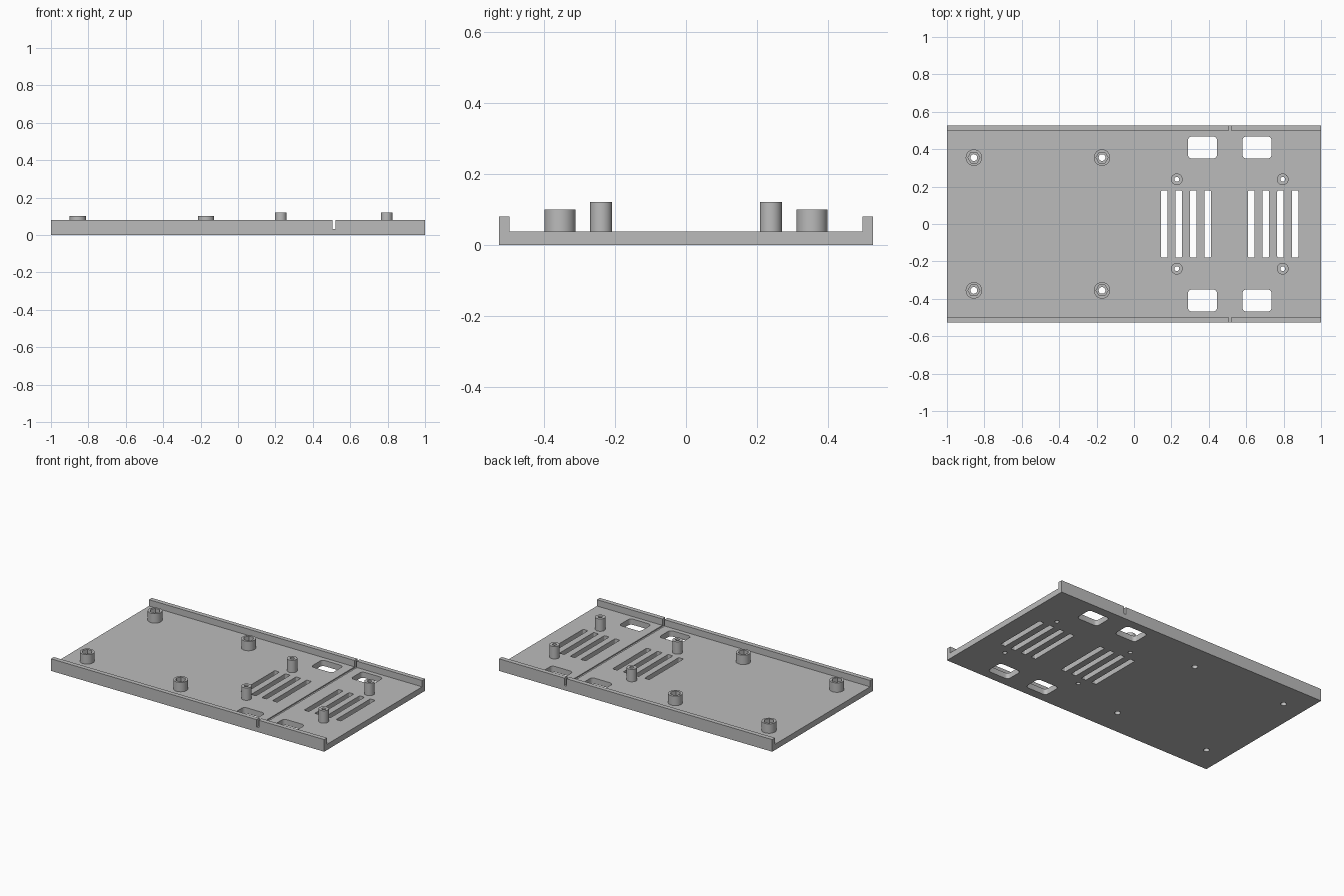
import bpy
import bmesh
from math import cos, sin, pi, radians

default = bpy.data.objects.get("Cube")
if default:
    bpy.data.objects.remove(default, do_unlink=True)

# Single grey material
grey = bpy.data.materials.new("plain grey")
grey.use_nodes = True
colour = (0.5, 0.5, 0.5, 1)
grey.diffuse_color = colour
grey.node_tree.nodes["Principled BSDF"].inputs["Base Color"].default_value = colour

LENGTH, HALF_WIDTH = 2.0, 0.527
FLOOR, RAIL_TOP, RAIL_THICK = 0.038, 0.08, 0.03


def circle(cx, cy, r, n=32):
    return [(cx + r * cos(2 * pi * i / n), cy + r * sin(2 * pi * i / n)) for i in range(n)]


def rounded_rect(cx, cy, w, h, r, steps=5):
    pts = []
    for k, (sx, sy) in enumerate([(1, 1), (-1, 1), (-1, -1), (1, -1)]):
        for i in range(steps + 1):
            a = (k + i / steps) * pi / 2
            pts.append((cx + sx * (w / 2 - r) + r * cos(a), cy + sy * (h / 2 - r) + r * sin(a)))
    return pts


def add_prism(bm, outline, z0, z1):
    low = [bm.verts.new((x, y, z0)) for x, y in outline]
    high = [bm.verts.new((x, y, z1)) for x, y in outline]
    n = len(outline)
    bm.faces.new(low[::-1])
    bm.faces.new(high)
    for i in range(n):
        j = (i + 1) % n
        bm.faces.new((low[i], low[j], high[j], high[i]))


def make_object(name, bm):
    bmesh.ops.recalc_face_normals(bm, faces=bm.faces)
    mesh = bpy.data.meshes.new(name)
    bm.to_mesh(mesh)
    bm.free()
    mesh.materials.append(grey)
    obj = bpy.data.objects.new(name, mesh)
    bpy.context.collection.objects.link(obj)
    return obj


def prisms(name, outlines, z0, z1):
    bm = bmesh.new()
    for outline in outlines:
        add_prism(bm, outline, z0, z1)
    return make_object(name, bm)


def activate(obj):
    bpy.ops.object.select_all(action="DESELECT")
    obj.select_set(True)
    bpy.context.view_layer.objects.active = obj


def cut(obj, cutter):
    cutter.hide_render = True
    mod = obj.modifiers.new("cut", "BOOLEAN")
    mod.operation, mod.solver, mod.object = "DIFFERENCE", "EXACT", cutter
    activate(obj)
    bpy.ops.object.modifier_apply(modifier=mod.name)
    bpy.data.objects.remove(cutter, do_unlink=True)


def smooth(obj):
    activate(obj)
    bpy.ops.object.shade_smooth_by_angle(angle=radians(30))


# Tray: channel profile with two side rails, extruded along x
inner = HALF_WIDTH - RAIL_THICK
profile = [(-HALF_WIDTH, 0), (HALF_WIDTH, 0), (HALF_WIDTH, RAIL_TOP), (inner, RAIL_TOP),
           (inner, FLOOR), (-inner, FLOOR), (-inner, RAIL_TOP), (-HALF_WIDTH, RAIL_TOP)]
bm = bmesh.new()
end = bm.faces.new([bm.verts.new((-LENGTH / 2, y, z)) for y, z in profile])
side = bmesh.ops.extrude_face_region(bm, geom=[end])["geom"]
bmesh.ops.translate(bm, vec=(LENGTH, 0, 0), verts=[v for v in side if isinstance(v, bmesh.types.BMVert)])
tray = make_object("tray", bm)

# Post layout
nut_posts = [(x, y) for x in (-0.856, -0.171) for y in (-0.355, 0.355)]
slim_posts = [(x, y) for x in (0.229, 0.795) for y in (-0.239, 0.239)]
NUT_HOLE, SLIM_HOLE = 0.018, 0.013

# Through openings: vent slots, cable windows and screw holes
openings = [rounded_rect(start + 0.078 * i, 0, 0.035, 0.358, 0.006)
            for start in (0.161, 0.627) for i in range(4)]
openings += [rounded_rect(x, y, 0.156, 0.118, 0.022)
             for x in (0.366, 0.658) for y in (-0.409, 0.409)]
openings += [circle(x, y, NUT_HOLE) for x, y in nut_posts]
openings += [circle(x, y, SLIM_HOLE) for x, y in slim_posts]
cut(tray, prisms("opening_cutter", openings, -0.05, 0.2))

# Narrow groove across the floor and through both rails
groove = [(0.505, -0.6), (0.521, -0.6), (0.521, 0.6), (0.505, 0.6)]
cut(tray, prisms("groove_cutter", [groove], 0.031, 0.2))
smooth(tray)

# Wide posts with a hexagonal nut pocket
for i, (x, y) in enumerate(nut_posts):
    post = prisms(f"nut_post_{i + 1}", [circle(x, y, 0.044)], FLOOR, 0.1)
    cut(post, prisms("hole_cutter", [circle(x, y, NUT_HOLE)], -0.05, 0.2))
    cut(post, prisms("pocket_cutter", [circle(x, y, 0.032, 6)], 0.07, 0.2))
    smooth(post)

# Slim, taller posts with a plain hole
for i, (x, y) in enumerate(slim_posts):
    post = prisms(f"slim_post_{i + 1}", [circle(x, y, 0.031)], FLOOR, 0.12)
    cut(post, prisms("hole_cutter", [circle(x, y, SLIM_HOLE)], -0.05, 0.2))
    smooth(post)
